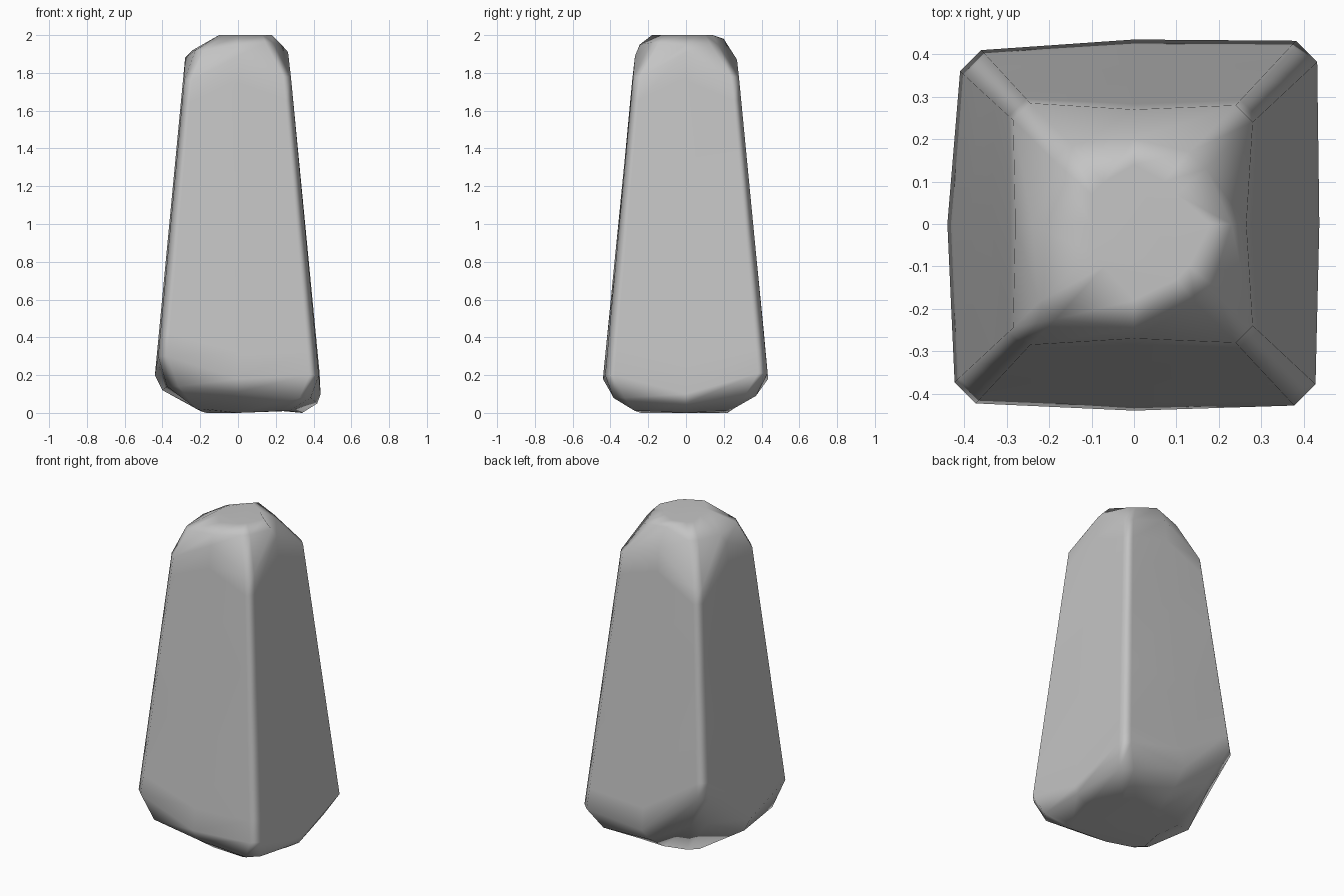
import bpy
import bmesh
from mathutils import Vector

cube = bpy.data.objects.get("Cube")
if cube:
    bpy.data.objects.remove(cube, do_unlink=True)

# Plain grey stone material
stone = bpy.data.materials.new("stone_grey")
stone.use_nodes = True
grey = (0.55, 0.55, 0.55, 1)
stone.diffuse_color = grey
shader = stone.node_tree.nodes["Principled BSDF"]
shader.inputs["Base Color"].default_value = grey
shader.inputs["Roughness"].default_value = 0.9

# Outward directions of the four sides: front, left, back, right
SIDES = [Vector((0, -1, 0)), Vector((1, 0, 0)), Vector((0, 1, 0)), Vector((-1, 0, 0))]


def make_ring(side_points, corner_points, chamfer):
    """Outline of a chamfered square; each point pair is (reach, height)."""
    ring = []
    for k, side in enumerate(SIDES):
        following = SIDES[(k + 1) % len(SIDES)]
        reach, height = side_points[k]
        ring.append(side * reach + Vector((0, 0, height)))
        reach, height = corner_points[k]
        up = Vector((0, 0, height))
        ring.append(side * reach + following * (reach - chamfer) + up)
        ring.append(following * reach + side * (reach - chamfer) + up)
    return ring


def blend_rings(first, second, amount):
    return [a.lerp(b, amount) for a, b in zip(first, second)]


# Underside: small flat foot and sloping bevel
foot = make_ring([(.24, 0), (.34, 0), (.22, 0), (.17, 0)],
                 [(.27, .01), (.23, .01), (.2, .01), (.22, .02)], .05)
low_bevel = make_ring([(.4, .11), (.42, .05), (.35, .09), (.4, .12)],
                      [(.385, .08), (.37, .09), (.325, .24), (.375, .14)], .06)

# Tapered shaft between two uneven rims
low_rim = make_ring([(.44, .18), (.437, .1), (.435, .18), (.44, .2)],
                    [(.428, .2), (.432, .21), (.41, .45), (.423, .3)], .05)
high_rim = make_ring([(.27, 1.89), (.265, 1.91), (.27, 1.87), (.28, 1.88)],
                     [(.28, 1.78), (.28, 1.78), (.285, 1.7), (.285, 1.76)], .04)
shaft = [blend_rings(low_rim, high_rim, t) for t in (.08, .35, .65, .92)]

# Rounded crown
high_bevel = make_ring([(.245, 1.95), (.23, 1.95), (.2, 1.98), (.24, 1.92)],
                       [(.185, 1.96), (.17, 1.95), (.19, 1.93), (.225, 1.92)], .04)
crown = make_ring([(.18, 2), (.18, 2), (.14, 2), (.1, 2)],
                  [(.13, 2), (.1, 2), (.1, 1.99), (.1, 2)], .03)

# Skin the rings into one closed stone
bm = bmesh.new()
rings = [foot, low_bevel, low_rim, *shaft, high_rim, high_bevel, crown]
loops = [[bm.verts.new(p) for p in ring] for ring in rings]
for lower, upper in zip(loops, loops[1:]):
    count = len(lower)
    for i in range(count):
        j = (i + 1) % count
        bm.faces.new((lower[i], lower[j], upper[j], upper[i]))
bm.faces.new(loops[0][::-1])
bm.faces.new(loops[-1])
for face in bm.faces:
    face.smooth = True
bmesh.ops.recalc_face_normals(bm, faces=bm.faces)

mesh = bpy.data.meshes.new("standing_stone")
bm.to_mesh(mesh)
bm.free()
mesh.materials.append(stone)
obj = bpy.data.objects.new("standing_stone", mesh)
bpy.context.collection.objects.link(obj)

# Keep the broad faces flat while the edges stay soft
normals = obj.modifiers.new("soft_edges", 'WEIGHTED_NORMAL')
normals.weight = 60
